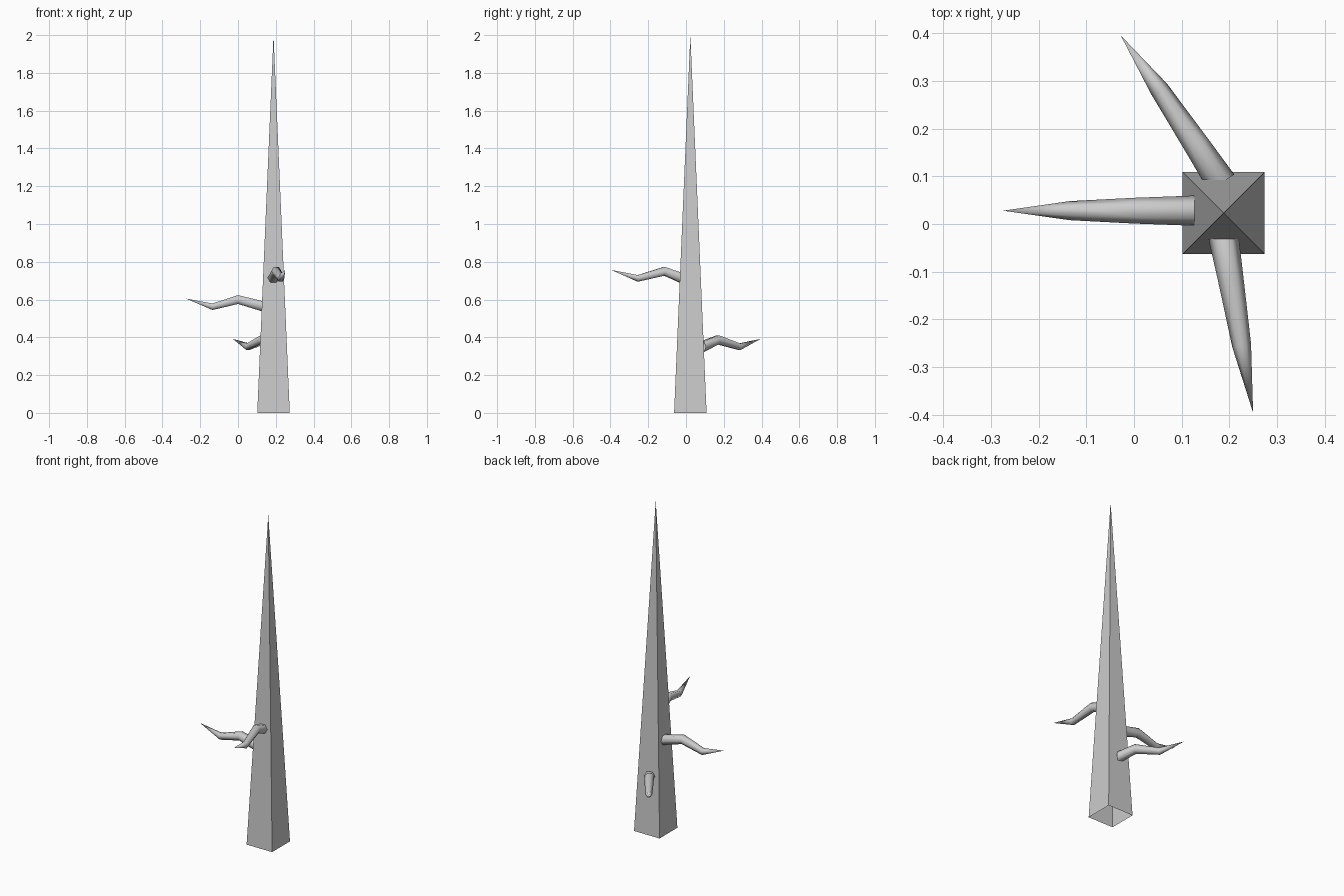
import bpy, bmesh, math
from mathutils import Vector

cube = bpy.data.objects.get("Cube")
if cube:
    bpy.data.objects.remove(cube)

grey = bpy.data.materials.new("bark grey")
grey.use_nodes = True
colour = (0.6, 0.6, 0.6, 1)
grey.diffuse_color = colour
grey.node_tree.nodes["Principled BSDF"].inputs["Base Color"].default_value = colour

SIDES = 6
CENTRE = Vector((0.188, 0.023, 0))


def finish(name, bm, smooth):
    bmesh.ops.recalc_face_normals(bm, faces=bm.faces)
    for f in bm.faces:
        f.smooth = smooth
    mesh = bpy.data.meshes.new(name)
    bm.to_mesh(mesh)
    bm.free()
    mesh.materials.append(grey)
    obj = bpy.data.objects.new(name, mesh)
    bpy.context.collection.objects.link(obj)
    return obj


# Trunk: tall square spike, open underneath
def trunk(half, height):
    bm = bmesh.new()
    corners = [bm.verts.new(CENTRE + Vector((x * half, y * half, 0)))
               for x, y in ((-1, -1), (1, -1), (1, 1), (-1, 1))]
    apex = bm.verts.new(CENTRE + Vector((0, 0, height)))
    for i in range(4):
        bm.faces.new((corners[i], corners[(i + 1) % 4], apex))
    finish("trunk", bm, False)


# Branch: six-sided tapering limb through three rings to a point
def branch(name, path):
    pts = [Vector(p) for p in path]
    along = (pts[-1] - pts[0]).to_2d().normalized()
    across = Vector((-along.y, along.x, 0))
    up = Vector((0, 0, 1))
    bm = bmesh.new()
    rings = []
    for p, r in zip(pts, (0.032, 0.027, 0.02)):
        angles = [math.tau * k / SIDES for k in range(SIDES)]
        rings.append([bm.verts.new(p + r * (across * math.cos(a) + up * math.sin(a)))
                      for a in angles])
    tip = bm.verts.new(pts[-1])
    for k in range(SIDES):
        n = (k + 1) % SIDES
        for a, b in zip(rings, rings[1:]):
            bm.faces.new((a[k], a[n], b[n], b[k]))
        bm.faces.new((rings[-1][k], rings[-1][n], tip))
    finish(name, bm, True)


trunk(0.086, 2)
branch("right_branch", [(0.135, 0.028, 0.563), (0, 0.028, 0.6),
                        (-0.135, 0.028, 0.562), (-0.275, 0.028, 0.605)])
branch("back_branch", [(0.184, 0.086, 0.35), (0.13, 0.168, 0.387),
                       (0.053, 0.283, 0.35), (-0.028, 0.396, 0.392)])
branch("front_branch", [(0.187, -0.022, 0.713), (0.203, -0.115, 0.75),
                        (0.226, -0.255, 0.712), (0.25, -0.396, 0.757)])
